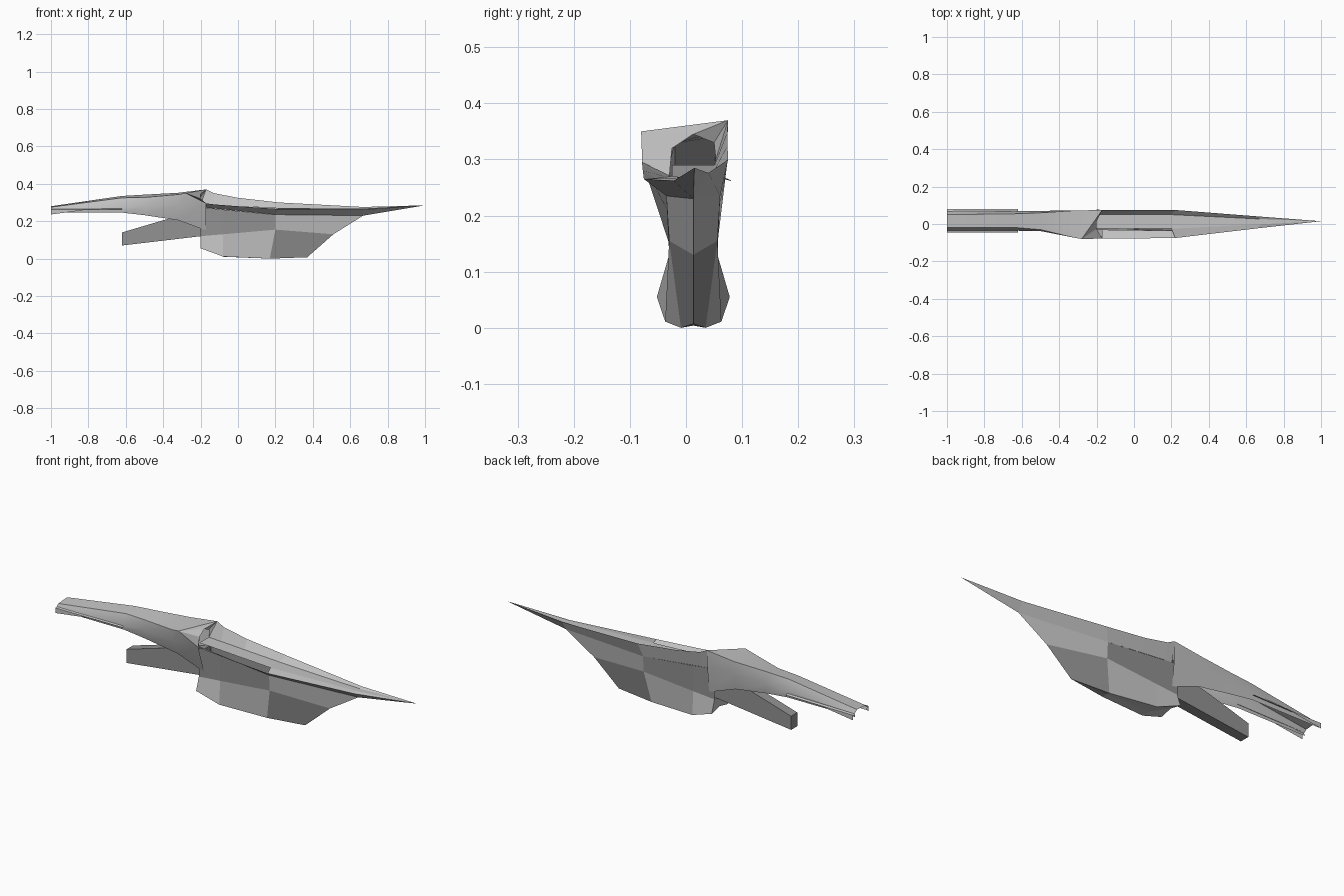
import bpy, bmesh, math

old = bpy.data.objects.get("Cube")
if old:
    bpy.data.objects.remove(old, do_unlink=True)


def make_material(name, value):
    mat = bpy.data.materials.new(name)
    mat.use_nodes = True
    colour = (value, value, value, 1)
    mat.diffuse_color = colour
    node = next(n for n in mat.node_tree.nodes if n.type == "BSDF_PRINCIPLED")
    node.inputs["Base Color"].default_value = colour
    node.inputs["Roughness"].default_value = 0.8
    return mat


LIGHT, DARK = range(2)
materials = [make_material("light grey", 0.55), make_material("mid grey", 0.29)]


def build(name, pieces, smooth=False):
    """Join polygons, given as (points, colour) pairs, into one welded object."""
    bm = bmesh.new()
    for points, colour in pieces:
        face = bm.faces.new([bm.verts.new(p) for p in points])
        face.material_index = colour
    bmesh.ops.remove_doubles(bm, verts=bm.verts, dist=0.0005)
    bmesh.ops.recalc_face_normals(bm, faces=bm.faces)
    mesh = bpy.data.meshes.new(name)
    bm.to_mesh(mesh)
    bm.free()
    for mat in materials:
        mesh.materials.append(mat)
    obj = bpy.data.objects.new(name, mesh)
    bpy.context.scene.collection.objects.link(obj)
    if smooth:
        bpy.ops.object.select_all(action="DESELECT")
        obj.select_set(True)
        bpy.context.view_layer.objects.active = obj
        bpy.ops.object.shade_smooth_by_angle(angle=math.radians(30))
    return obj


def loft(rows, rule=lambda row, col: LIGHT):
    """Quads between neighbouring rows of points, coloured by a rule."""
    pieces = []
    for r, (low, high) in enumerate(zip(rows, rows[1:])):
        for c in range(len(low) - 1):
            quad = [low[c], low[c + 1], high[c + 1], high[c]]
            pieces.append((quad, rule(r, c)))
    return pieces


MIDDLE = 0.013


def side(row, sign):
    """Turn (x, half width, z) into points on one side of the middle plane."""
    return [(x, MIDDLE + sign * half, z) for x, half, z in row]


# Lower hull: keel, bottom edge, waist and rim, in quartered colours
keel = [(-.2, 0, .07), (-.08, 0, .01), (.17, 0, .004), (.37, 0, .007)]
bottom = [(-.2, .065, .055), (-.08, .05, .011), (.17, .022, 0), (.37, 0, .007)]
waist = [(-.2, .043, .12), (-.08, .043, .13), (.2, .043, .155), (.51, 0, .13)]
rim = [(-.2, .043, .275), (-.08, .045, .262), (.2, .048, .235), (.67, 0, .23)]


def quarter_colour(row, col):
    upper, bow = row == 2, col == 2
    return LIGHT if upper == bow else DARK


hull = []
for sign in (-1, 1):
    hull += loft([side(r, sign) for r in (keel, bottom, waist, rim)], quarter_colour)
stern = [side(r, s)[0] for s, r in
         ((-1, bottom), (-1, waist), (1, waist), (1, bottom), (1, keel))]
hull.append((stern, LIGHT))
build("lower_hull", hull)

# Flared upper edges running forward to the pointed bow
TIP = (1, .015, .285)
near_edge = [(-.17, -.078, .295), (-.13, -.078, .29), (0, -.077, .28),
             (.22, -.075, .265), (.67, -.022, .262), TIP]
far_edge = [(-.17, .075, .37), (-.13, .074, .35), (0, .074, .325),
            (.22, .075, .3), (.67, .04, .276), TIP]
root = [(-.17, .043, .272), (-.13, .044, .268), (0, .046, .255),
        (.2, .048, .235), (.67, 0, .23)]
build("near_flare", loft([side(root, -1) + [TIP], near_edge]))
build("far_flare", loft([side(root, 1) + [TIP], far_edge]))

# Sunken deck, open along the near side behind the bow
deck_near = [(x, -.025, z) for x, z in
             ((-.2, .29), (-.13, .287), (0, .28), (.2, .27))]
deck_far = [(x, .05, z) for x, y, z in deck_near]
deck_near += [(.67, -.002, .268), TIP]
deck_far += [(.67, .027, .268), TIP]
build("deck", loft([deck_near, deck_far, far_edge])
      + loft([near_edge[3:], deck_near[3:]]))

# Tail roof: arched channel widening into two uneven front peaks
sections = [
    [(-1, y, z) for y, z in ((-.03, .247), (-.035, .262), (-.02, .275),
                             (.05, .28), (.068, .265), (.065, .247))],
    [(-.62, y, z) for y, z in ((-.03, .246), (-.036, .27), (-.02, .325),
                               (.055, .335), (.07, .28), (.065, .246))],
    [(-.5, y, z) for y, z in ((-.03, .232), (-.038, .28), (-.03, .327),
                              (.06, .342), (.07, .28), (.06, .232))],
    [(-.32, y, z) for y, z in ((-.03, .205), (-.065, .285), (-.073, .343),
                               (.072, .352), (.073, .29), (.057, .205))],
    [(-.17, -.03, .15), (-.17, -.078, .295), (-.28, -.08, .35),
     (-.17, .075, .37), (-.17, .073, .3), (-.17, .056, .15)],
]
build("tail_roof", loft(sections), smooth=True)

# Hood front: slanted faces from the peaks down to the deck opening
_, near_cheek, near_peak, far_peak, far_cheek, _ = sections[-1]
near_foot, near_arch, crown, far_arch, far_foot = [
    (-.2, y, z) for y, z in ((-.03, .267), (-.025, .32), (MIDDLE, .345),
                             (.05, .33), (.056, .272))]
hood = [[near_peak, near_arch, crown], [near_peak, crown, far_peak],
        [far_peak, crown, far_arch],
        [near_peak, near_cheek, near_foot, near_arch],
        [far_peak, far_cheek, far_foot, far_arch]]
build("hood_front", [(points, LIGHT) for points in hood])

# Thin fins along both sides of the tail
for label, inner, outer in (("near", -.034, -.045), ("far", .068, .08)):
    build(label + "_tail_fin", loft([
        [(-1, inner, .265), (-.62, inner, .268)],
        [(-1, outer, .262), (-.62, outer, .263)],
        [(-1, outer, .236), (-.82, outer, .26)]]))

# Rear boom: a tapered beam under the tail
profile = [(-.62, .07), (-.18, .122), (-.18, .26), (-.4, .205), (-.62, .14)]
walls = [[(x, MIDDLE + s * .025, z) for x, z in profile] for s in (-1, 1)]
boom = [(wall, DARK) for wall in walls]
boom += loft([wall + wall[:1] for wall in walls], lambda row, col: DARK)
build("rear_boom", boom)
